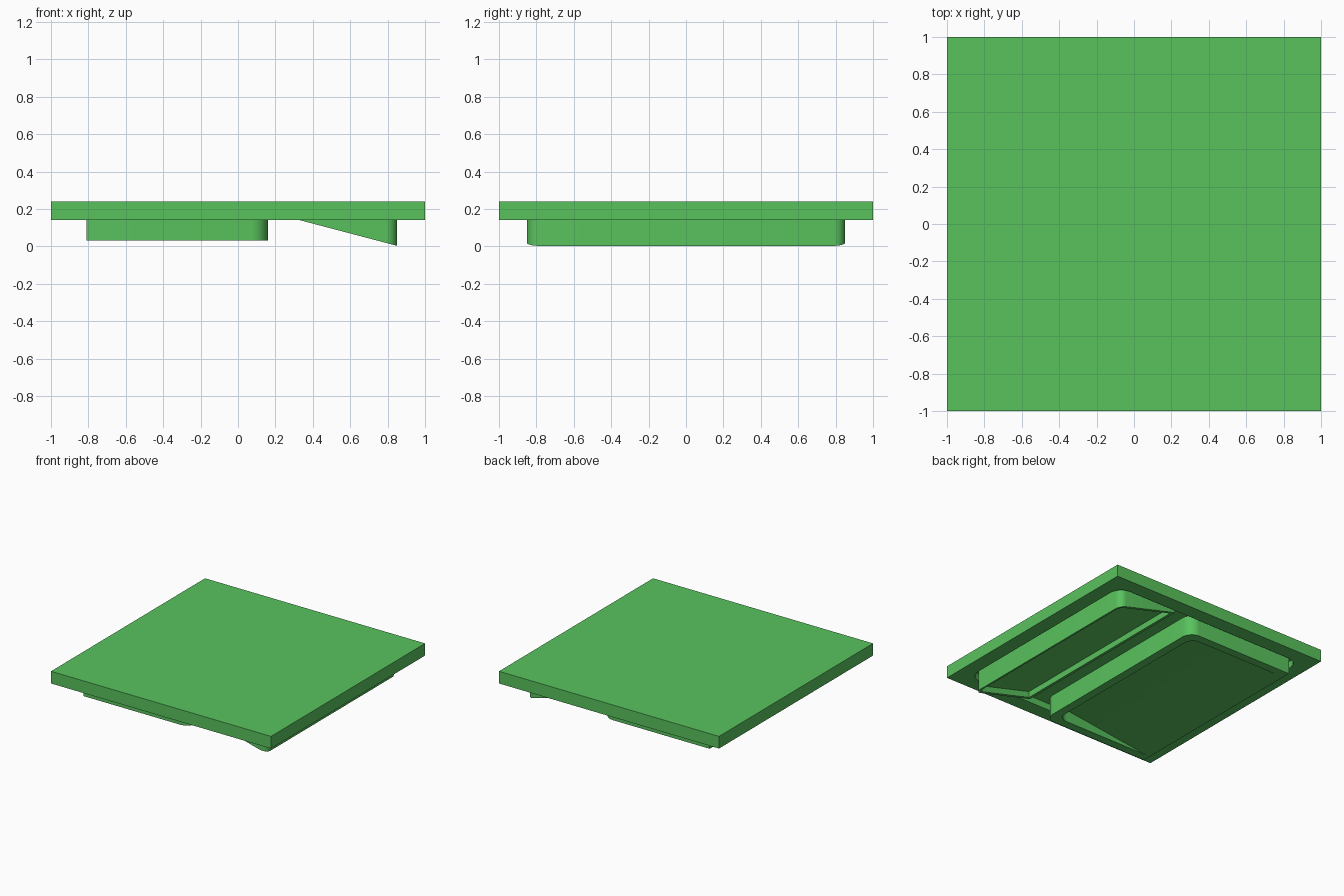
import bpy, bmesh, math

if "Cube" in bpy.data.objects:
    bpy.data.objects.remove(bpy.data.objects["Cube"])

green = bpy.data.materials.new("green")
green.diffuse_color = (0.1, 0.54, 0.11, 1)
green.use_nodes = True
green.node_tree.nodes["Principled BSDF"].inputs["Base Color"].default_value = green.diffuse_color
N = 8  # segments per rounded corner


def outline(x0, x1, y, r_left, r_right, z):
    """Rounded rectangle loop; z is a function of x."""
    pts = []
    corners = ((x1, y, r_right, 1, 1, 0), (x0, y, r_left, -1, 1, 90),
               (x0, -y, r_left, -1, -1, 180), (x1, -y, r_right, 1, -1, 270))
    for cx, cy, r, sx, sy, start in corners:
        for i in range(N + 1):
            a = math.radians(start + 90 * i / N)
            px = cx - sx * r + r * math.cos(a)
            pts.append((px, cy - sy * r + r * math.sin(a), z(px)))
    return pts


def stacked(name, loops):
    """Skin consecutive loops and cap both ends."""
    bm = bmesh.new()
    rings = [[bm.verts.new(p) for p in loop] for loop in loops]
    for a, b in zip(rings, rings[1:]):
        for i in range(len(a)):
            j = (i + 1) % len(a)
            bm.faces.new((a[i], a[j], b[j], b[i]))
    bm.faces.new(rings[0])
    bm.faces.new(rings[-1])
    bmesh.ops.remove_doubles(bm, verts=bm.verts[:], dist=1e-5)
    bmesh.ops.recalc_face_normals(bm, faces=bm.faces[:])
    mesh = bpy.data.meshes.new(name)
    bm.to_mesh(mesh)
    bm.free()
    mesh.materials.append(green)
    obj = bpy.data.objects.new(name, mesh)
    bpy.context.collection.objects.link(obj)
    bpy.ops.object.select_all(action='DESELECT')
    obj.select_set(True)
    bpy.context.view_layer.objects.active = obj
    bpy.ops.object.shade_smooth_by_angle(angle=math.radians(30))
    return obj


def flat(h):
    return lambda x: h


def line(xa, za, xb, zb):
    return lambda x: za + (zb - za) * (x - xa) / (xb - xa)


# Square plate with a shallow rounded recess underneath
stacked("plate", [
    outline(-1, 1, 1, 0, 0, flat(0.24)),
    outline(-1, 1, 1, 0, 0, flat(0.14)),
    outline(-0.88, 0.88, 0.88, 0.1, 0.1, flat(0.14)),
    outline(-0.88, 0.88, 0.88, 0.1, 0.1, flat(0.195)),
])

# Sloping wedge with an inset face parallel to the slope
slope = line(0.33, 0.14, 0.85, 0.003)
stacked("wedge", [
    outline(0.31, 0.85, 0.85, 0, 0.06, flat(0.215)),
    outline(0.31, 0.85, 0.85, 0, 0.06, slope),
    outline(0.34, 0.83, 0.825, 0, 0.045, slope),
    outline(0.34, 0.83, 0.825, 0, 0.045, lambda x: slope(x) + 0.05),
])

# Flat block with a pocket whose floor slopes away to nothing
stacked("block", [
    outline(-0.81, 0.16, 0.85, 0, 0.09, flat(0.215)),
    outline(-0.81, 0.16, 0.85, 0, 0.09, flat(0.03)),
    outline(-0.77, 0.09, 0.78, 0, 0.08, flat(0.03)),
    outline(-0.77, 0.09, 0.78, 0, 0.08, line(-0.77, 0.03, 0.09, 0.14)),
])
